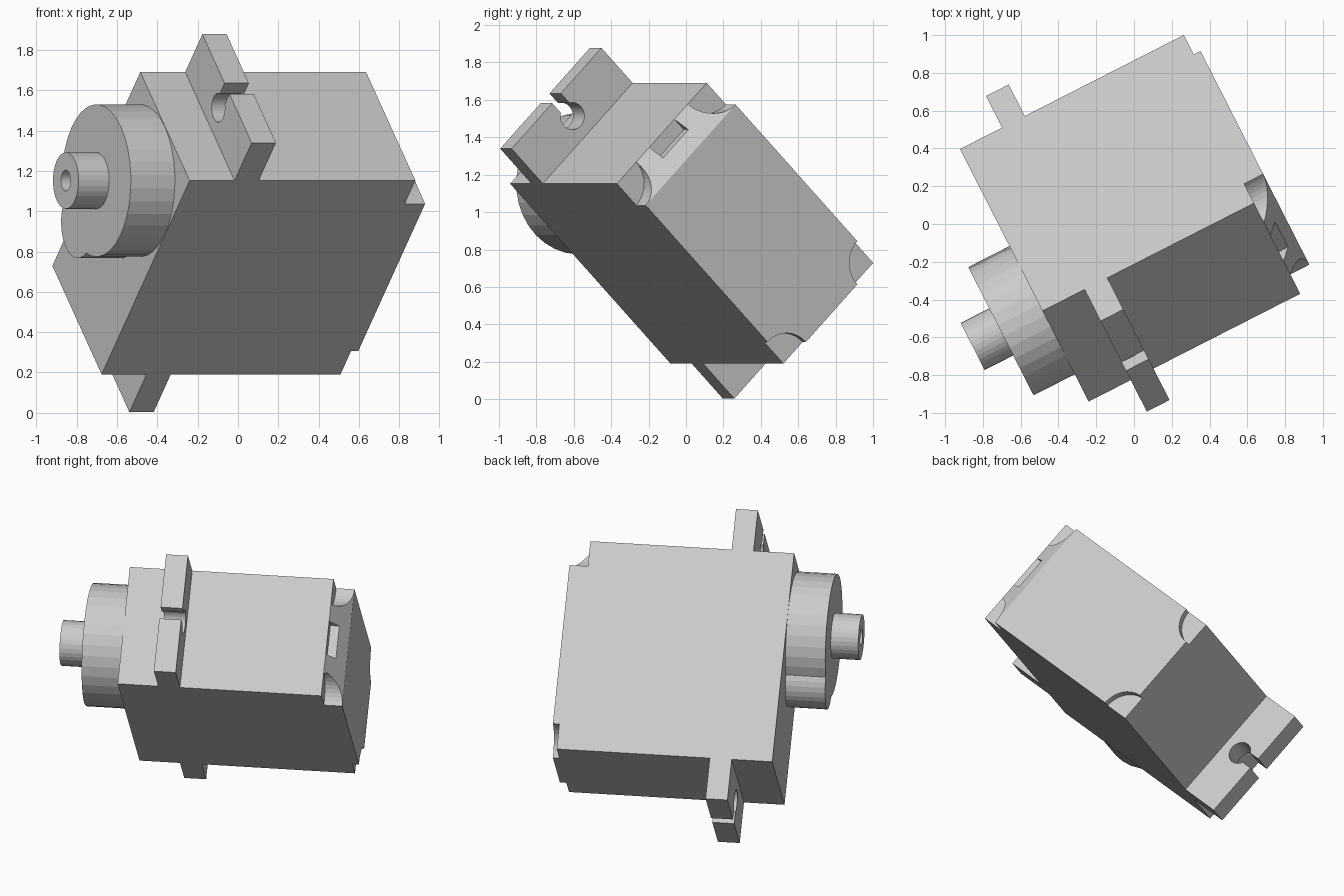
import bpy, bmesh
from math import radians, pi, cos, sin, acos, asin
from mathutils import Matrix, Vector

cube = bpy.data.objects.get("Cube")
if cube:
    bpy.data.objects.remove(cube, do_unlink=True)

# Local axes: X from output shaft to base, Y along the case, Z across its width
LENGTH, WIDTH = 1.36, 0.762
CASE_END, BASE_END, CORNER = 1.257, 1.37, 0.163
MID = WIDTH / 2
TILT = (Matrix.Translation((-0.24, -0.94, 1.152))
        @ Matrix.Rotation(radians(27), 4, 'Z')
        @ Matrix.Rotation(radians(-45), 4, 'X'))

grey = bpy.data.materials.new("plain grey")
grey.use_nodes = True
grey.diffuse_color = (0.6, 0.6, 0.6, 1)
grey.node_tree.nodes["Principled BSDF"].inputs["Base Color"].default_value = (0.6, 0.6, 0.6, 1)


def prism(name, outline, start, end, axis='X'):
    """Extrude a flat outline along the local X or Z axis."""
    place = (lambda p, t: (t, *p)) if axis == 'X' else (lambda p, t: (*p, t))
    bm = bmesh.new()
    face = bm.faces.new([bm.verts.new(place(p, start)) for p in outline])
    top = bmesh.ops.extrude_face_region(bm, geom=[face])["geom"]
    shift = Vector(place((0, 0), end - start))
    bmesh.ops.translate(bm, vec=shift, verts=[v for v in top if isinstance(v, bmesh.types.BMVert)])
    bmesh.ops.recalc_face_normals(bm, faces=bm.faces)
    mesh = bpy.data.meshes.new(name)
    bm.to_mesh(mesh)
    bm.free()
    mesh.materials.append(grey)
    obj = bpy.data.objects.new(name, mesh)
    bpy.context.collection.objects.link(obj)
    obj.matrix_world = TILT
    return obj


def arc(centre, radius, begin, finish, steps):
    angles = [begin + (finish - begin) * i / steps for i in range(steps + 1)]
    return [(centre[0] + radius * cos(t), centre[1] + radius * sin(t)) for t in angles]


def disc(centre, radius, steps=32):
    return arc(centre, radius, 0, 2 * pi, steps)[:-1]


def carve(obj, cutters):
    """Subtract the cutters, then discard them."""
    for cutter in cutters:
        cutter.hide_render = True
        mod = obj.modifiers.new("cut", 'BOOLEAN')
        mod.operation, mod.solver, mod.object = 'DIFFERENCE', 'EXACT', cutter
    bpy.context.view_layer.update()
    graph = bpy.context.evaluated_depsgraph_get()
    mesh = bpy.data.meshes.new_from_object(obj.evaluated_get(graph))
    obj.modifiers.clear()
    obj.data = mesh
    for cutter in cutters:
        bpy.data.objects.remove(cutter, do_unlink=True)


# Case with a sloped lower edge, round corner recesses and a cable notch
case = prism("case", [(0, 0), (CASE_END, 0), (BASE_END, CORNER), (BASE_END, LENGTH), (0, LENGTH)],
             0, WIDTH, 'Z')
cutters = [prism("corner_cutter", disc((y, z), CORNER, 40), floor, 1.6)
           for y, floor in ((0, CASE_END), (LENGTH, 1.33)) for z in (0, WIDTH)]
cutters.append(prism("cable_cutter", [(-0.1, MID - 0.107), (0.079, MID - 0.107),
                                      (0.079, MID + 0.107), (-0.1, MID + 0.107)], CASE_END, 1.6))
carve(case, cutters)

# Mounting tabs with keyhole slots at both ends
REACH, HOLE, SLIT = 0.265, 0.072, 0.037
half = asin(SLIT / HOLE)
keyhole = arc((0.13, MID), HOLE, half, 2 * pi - half, 28)
tab = ([(0, 0), (0, WIDTH), (REACH, WIDTH), (REACH, MID + SLIT)]
       + keyhole + [(REACH, MID - SLIT), (REACH, 0)])
for name, base, side in (("upper_tab", 0, -1), ("lower_tab", LENGTH, 1)):
    prism(name, [(base + side * y, z) for y, z in tab], 0.25, 0.385)

# Gear housing: a large round with a smaller one overlapping it
BIG, SMALL, GAP = 0.378, 0.18, 0.29
meet = acos((BIG**2 + GAP**2 - SMALL**2) / (2 * BIG * GAP))
small_meet = acos((SMALL**2 + GAP**2 - BIG**2) / (2 * SMALL * GAP))
outline = (arc((MID, MID), BIG, meet, 2 * pi - meet, 30)
           + arc((MID + GAP, MID), SMALL, small_meet - pi, pi - small_meet, 14)[1:-1])
prism("gear_housing", outline, -0.245, 0)

# Output shaft with a screw hole
shaft = prism("output_shaft", disc((MID, MID), 0.14), -0.415, -0.2)
carve(shaft, [prism("screw_cutter", disc((MID, MID), 0.052, 24), -0.5, -0.245)])
